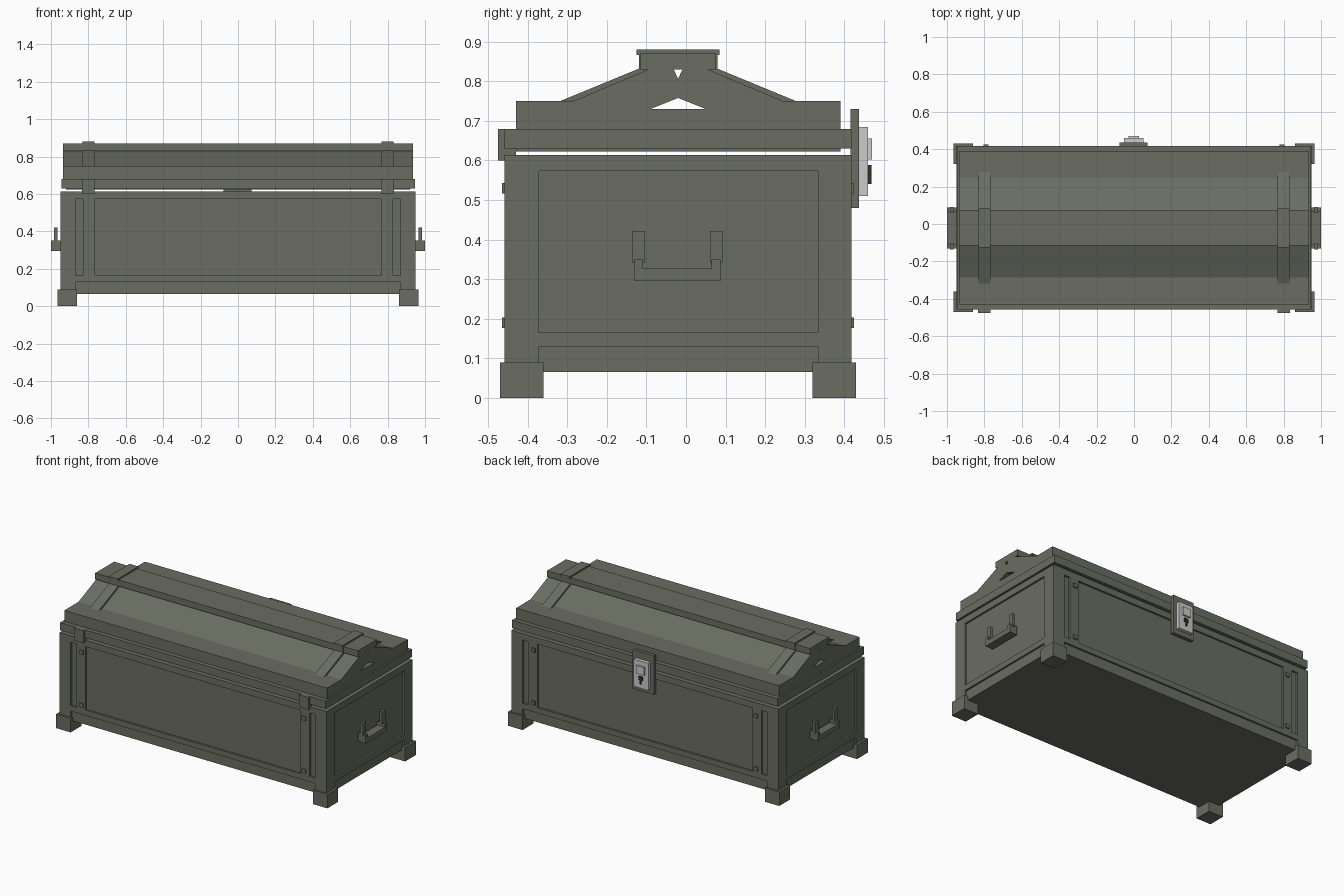
import bpy, bmesh

if "Cube" in bpy.data.objects:
    bpy.data.objects.remove(bpy.data.objects["Cube"])

YC = -0.02  # middle of the chest in depth


def material(name, rgb):
    m = bpy.data.materials.new(name)
    m.diffuse_color = (*rgb, 1)
    m.use_nodes = True
    m.node_tree.nodes["Principled BSDF"].inputs["Base Color"].default_value = m.diffuse_color
    return m


GREEN = material("olive_grey", (0.145, 0.155, 0.122))
SILVER = material("silver", (0.60, 0.60, 0.60))
DARK = material("dark_keyhole", (0.03, 0.032, 0.027))


def finish(name, bm, mat):
    bmesh.ops.recalc_face_normals(bm, faces=bm.faces)
    me = bpy.data.meshes.new(name)
    bm.to_mesh(me)
    bm.free()
    me.materials.append(mat)
    ob = bpy.data.objects.new(name, me)
    bpy.context.collection.objects.link(ob)
    return ob


def add_box(bm, x0, x1, y0, y1, z0, z1):
    vs = bmesh.ops.create_cube(bm, size=1)["verts"]
    for v in vs:
        v.co.x = x1 if v.co.x > 0 else x0
        v.co.y = y1 if v.co.y > 0 else y0
        v.co.z = z1 if v.co.z > 0 else z0


def boxes(name, dims, mat=GREEN):
    bm = bmesh.new()
    for d in dims:
        add_box(bm, *d)
    return finish(name, bm, mat)


def prism(name, profile, x0, x1, mat=GREEN):
    """Extrude a (y, z) profile along x."""
    bm = bmesh.new()
    a = [bm.verts.new((x0, y, z)) for y, z in profile]
    b = [bm.verts.new((x1, y, z)) for y, z in profile]
    bm.faces.new(a)
    bm.faces.new(b[::-1])
    for i in range(len(a)):
        j = (i + 1) % len(a)
        bm.faces.new((a[i], b[i], b[j], a[j]))
    return finish(name, bm, mat)


def mirrored(half):
    """Complete a half profile across the middle of the chest."""
    return half + [(2 * YC - y, z) for y, z in reversed(half)]


def cut(ob, cutter):
    cutter.hide_render = True
    cutter.hide_viewport = True
    cutter.display_type = 'WIRE'
    mod = ob.modifiers.new("cut", 'BOOLEAN')
    mod.operation = 'DIFFERENCE'
    mod.solver = 'EXACT'
    mod.object = cutter


# Chest body with hollow inside, recessed panels and slots
X, Y0, Y1, Z0, Z1 = 0.95, -0.458, 0.418, 0.065, 0.614
D = 0.012
body = boxes("body", [(-X, X, Y0, Y1, Z0, Z1)])
recess = []
for ya, yb in ((Y0 - 0.05, Y0 + D), (Y1 - D, Y1 + 0.05)):
    recess += [(-0.765, 0.765, ya, yb, 0.165, 0.573),
               (-0.87, -0.83, ya, yb, 0.165, 0.573),
               (0.83, 0.87, ya, yb, 0.165, 0.573)]
for xa, xb in ((-X - 0.05, -X + D), (X - D, X + 0.05)):
    recess.append((xa, xb, -0.373, 0.333, 0.165, 0.573))
recess.append((-0.88, 0.88, -0.40, 0.36, 0.12, 0.70))
cut(body, boxes("panel_cutter", recess))

# Recessed skirt between the legs
skirt = []
for ya, yb in ((Y0 - 0.05, Y0 + D), (Y1 - D, Y1 + 0.05)):
    skirt.append((-0.87, 0.87, ya, yb, 0.0, 0.13))
for xa, xb in ((-X - 0.05, -X + D), (X - D, X + 0.05)):
    skirt.append((xa, xb, -0.373, 0.333, 0.0, 0.13))
cut(body, boxes("skirt_cutter", skirt))

# Feet
boxes("feet", [(min(s * 0.862, s * 0.965), max(s * 0.862, s * 0.965), ya, yb, 0, 0.09)
               for s in (-1, 1) for ya, yb in ((-0.47, -0.36), (0.32, 0.43))])

# Bolts beside the long panels
boxes("bolts", [(s * 0.792 - 0.013, s * 0.792 + 0.013, ya, yb, z - 0.013, z + 0.013)
                for s in (-1, 1) for z in (0.19, 0.53)
                for ya, yb in ((Y0 - 0.007, Y0 + 0.01), (Y1 - 0.01, Y1 + 0.007))])


# Lid rim and its thin inner lip
def ring(x, ya, yb, z0, z1, t):
    return [(-x, x, ya, ya + t, z0, z1), (-x, x, yb - t, yb, z0, z1),
            (-x, -x + t, ya + t, yb - t, z0, z1), (x - t, x, ya + t, yb - t, z0, z1)]


boxes("lid_rim", ring(0.945, -0.458, 0.418, 0.63, 0.68, 0.06))
boxes("lid_lip", ring(0.92, -0.43, 0.39, 0.623, 0.631, 0.03))

# Hollow lid: ledge, slope and raised ridge
outer = mirrored([(-0.43, 0.679), (-0.43, 0.75), (-0.285, 0.75), (-0.095, 0.83),
                  (-0.116, 0.83), (-0.116, 0.87)])
inner = mirrored([(-0.40, 0.679), (-0.40, 0.728), (-0.275, 0.728),
                  (-0.085, 0.808), (-0.085, 0.845)])
prism("lid_shell", outer + inner[::-1], -0.905, 0.905)

# Gable ends with two triangular openings
upper_hole = prism("upper_hole_cutter",
                   [(-0.031, 0.83), (-0.009, 0.83), (-0.02, 0.806)], -1.1, 1.1)
lower_hole = prism("lower_hole_cutter",
                   [(-0.09, 0.73), (0.05, 0.73), (-0.02, 0.758)], -1.1, 1.1)
for side, s in (("left", -1), ("right", 1)):
    gable = prism("gable_" + side, outer, s * 0.905, s * 0.935)
    cut(gable, upper_hole)
    cut(gable, lower_hole)

# Straps over the lid, with hinges below them on the front
strap = mirrored([(-0.318, 0.75), (-0.119, 0.832), (-0.119, 0.866),
                  (-0.125, 0.866), (-0.125, 0.88)])
strap_in = mirrored([(-0.275, 0.745), (-0.095, 0.82), (-0.095, 0.86)])
for side, s in (("left", -1), ("right", 1)):
    prism("strap_" + side, strap + strap_in[::-1], s * 0.80 - 0.032, s * 0.80 + 0.032)
    boxes("hinge_" + side, [(s * 0.80 - 0.033, s * 0.80 + 0.033, -0.475, -0.43, 0.60, 0.68)])

# Side handles: cradle with two upright posts
for side, s in (("left", -1), ("right", 1)):
    parts = [(0.945, 1.0, -0.13, 0.087, 0.296, 0.327)]
    for ya, yb in ((-0.13, -0.108), (0.065, 0.087)):
        parts.append((0.945, 1.0, ya, yb, 0.327, 0.35))
    for ya, yb in ((-0.136, -0.104), (0.06, 0.092)):
        parts.append((0.965, 0.984, ya, yb, 0.342, 0.422))
    boxes("handle_" + side, [(min(s * a, s * b), max(s * a, s * b), *r) for a, b, *r in parts])

# Lock: back plate, case, latch and keyhole
boxes("lock_plate", [(-0.077, 0.073, 0.415, 0.437, 0.48, 0.73)])
boxes("lock_case", [(-0.054, 0.05, 0.437, 0.46, 0.51, 0.685)], SILVER)
boxes("lock_latch", [(-0.03, 0.026, 0.46, 0.47, 0.603, 0.655)], SILVER)
boxes("keyhole", [(-0.016, 0.012, 0.46, 0.468, 0.565, 0.588),
                  (-0.007, 0.003, 0.46, 0.468, 0.54, 0.565)], DARK)
